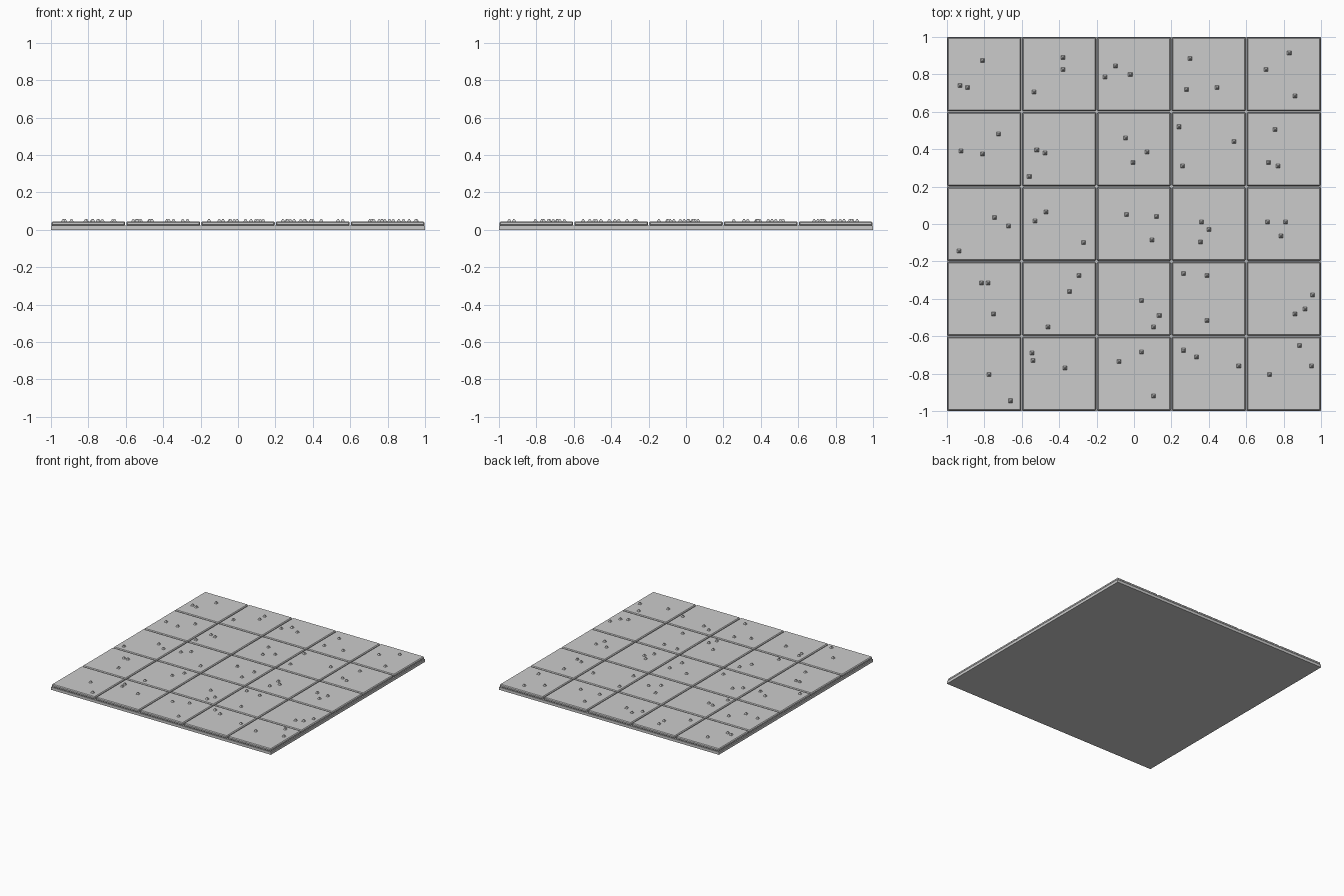
import bpy, bmesh, math
from mathutils import Matrix

def finish(name, bm):
    bmesh.ops.recalc_face_normals(bm, faces=bm.faces)
    mesh = bpy.data.meshes.new(name)
    bm.to_mesh(mesh)
    bm.free()
    ob = bpy.data.objects.new(name, mesh)
    bpy.context.collection.objects.link(ob)
    return ob

def box(name, x, y, sx, sy, z0, z1, bevel=0):
    bm = bmesh.new()
    m = Matrix.Translation((x, y, (z0 + z1) / 2)) @ Matrix.Diagonal((sx, sy, z1 - z0, 1))
    bmesh.ops.create_cube(bm, size=1, matrix=m)
    if bevel:
        bmesh.ops.bevel(bm, geom=bm.edges[:], offset=bevel, segments=1,
                        affect='EDGES', profile=0.5)
    return finish(name, bm)

# Base slab
box("base_slab", 0, 0, 2, 2, 0, 0.022)

# Five by five bevelled paving tiles with narrow joints
for i in range(5):
    for j in range(5):
        box(f"tile_{i}_{j}", -0.8 + 0.4 * i, -0.8 + 0.4 * j,
            0.394, 0.394, 0.022, 0.045, 0.006)

# Small pointed studs, listed by tile row from back to front
row_1 = [(-.81, .875), (-.93, .74), (-.89, .73), (-.38, .89), (-.38, .825), (-.535, .705),
         (-.10, .845), (-.155, .785), (-.02, .80), (.30, .885), (.28, .72), (.445, .73),
         (.83, .915), (.705, .825), (.86, .685)]
row_2 = [(-.725, .48), (-.925, .39), (-.81, .375), (-.52, .395), (-.475, .38), (-.56, .255),
         (-.045, .46), (.07, .385), (-.005, .33), (.24, .52), (.535, .44), (.26, .31),
         (.755, .505), (.72, .33), (.77, .31)]
row_3 = [(-.745, .035), (-.67, -.01), (-.935, -.145), (-.47, .065), (-.53, .015), (-.27, -.10),
         (-.04, .05), (.12, .04), (.095, -.085), (.36, .01), (.40, -.03), (.355, -.095),
         (.715, .01), (.81, .01), (.785, -.065)]
row_4 = [(-.815, -.315), (-.78, -.315), (-.75, -.48), (-.295, -.275), (-.345, -.36), (-.46, -.55),
         (.04, -.41), (.135, -.49), (.105, -.55), (.265, -.265), (.39, -.275), (.39, -.515),
         (.955, -.38), (.915, -.455), (.86, -.48)]
row_5 = [(-.775, -.805), (-.66, -.945), (-.545, -.69), (-.54, -.73), (-.37, -.77), (.04, -.685),
         (-.08, -.735), (.105, -.92), (.265, -.675), (.335, -.71), (.56, -.76), (.885, -.65),
         (.725, -.805), (.95, -.76)]

for r, row in enumerate((row_1, row_2, row_3, row_4, row_5), 1):
    bm = bmesh.new()
    for x, y in row:
        m = Matrix.Translation((x, y, 0.0515)) @ Matrix.Rotation(math.pi / 4, 4, 'Z')
        bmesh.ops.create_cone(bm, cap_ends=True, segments=4, radius1=0.016,
                              radius2=0.004, depth=0.015, matrix=m)
    finish(f"studs_row_{r}", bm)
